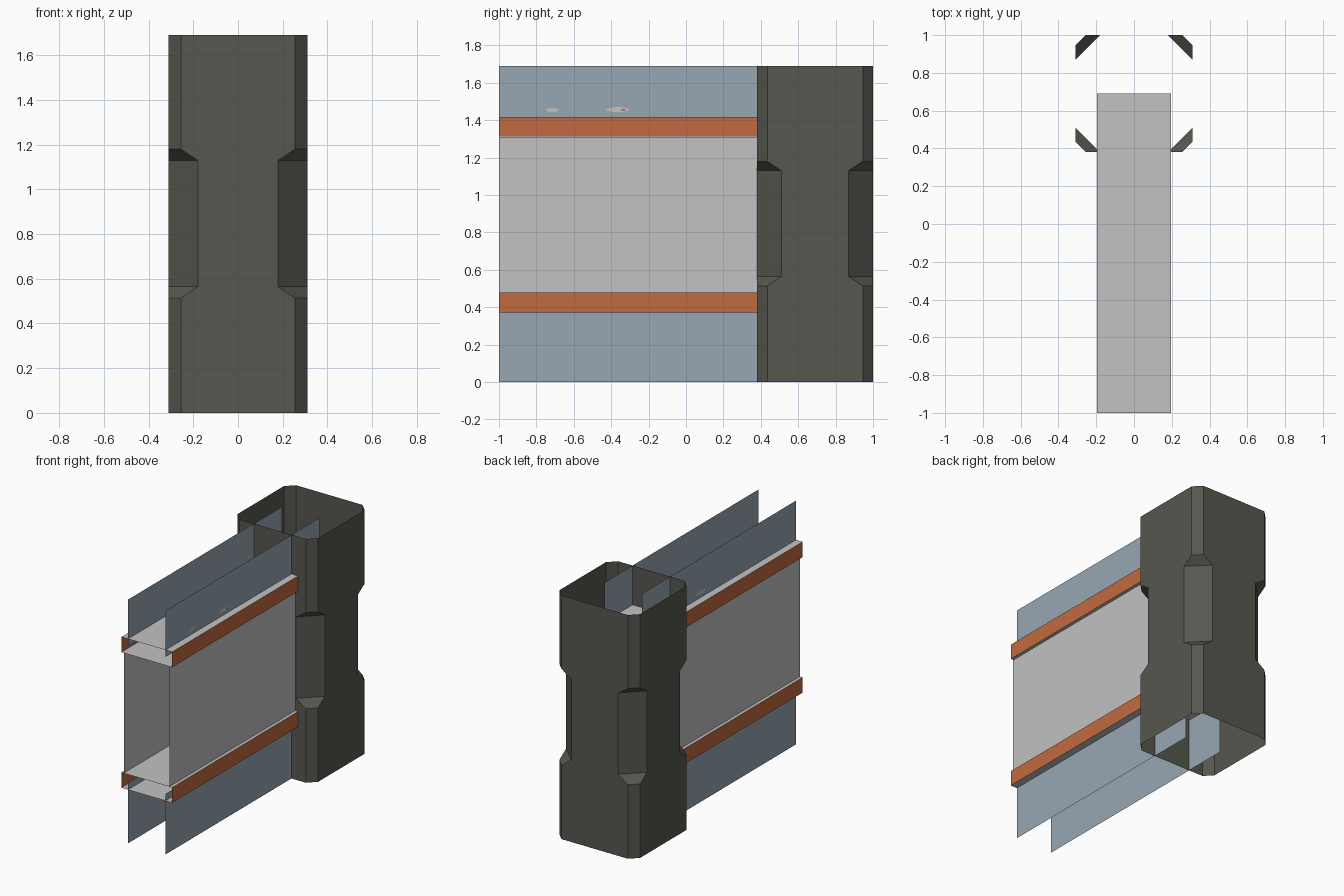
import bpy, bmesh, math

if "Cube" in bpy.data.objects:
    bpy.data.objects.remove(bpy.data.objects["Cube"])


def material(name, rgb):
    m = bpy.data.materials.new(name)
    m.diffuse_color = (*rgb, 1)
    m.use_nodes = True
    m.node_tree.nodes["Principled BSDF"].inputs["Base Color"].default_value = m.diffuse_color
    return m


GLASS = material("blue_grey", (0.31, 0.38, 0.45))
GREY = material("light_grey", (0.54, 0.54, 0.54))
ORANGE = material("rust_orange", (0.54, 0.145, 0.05))
DARK = material("dark_olive_grey", (0.095, 0.095, 0.08))

Y0, Y1 = -1.0, 0.69  # wall ends: the far end stops inside the post


def make(name, polys, mats):
    bm = bmesh.new()
    for poly, slot in polys:
        face = bm.faces.new([bm.verts.new(p) for p in poly])
        face.material_index = slot
    bmesh.ops.remove_doubles(bm, verts=bm.verts, dist=1e-5)
    me = bpy.data.meshes.new(name)
    bm.to_mesh(me)
    bm.free()
    for m in mats:
        me.materials.append(m)
    ob = bpy.data.objects.new(name, me)
    bpy.context.collection.objects.link(ob)
    return ob


def side_sheet(s, x, z0, z1):
    """Upright sheet along the wall, facing outwards on side s."""
    pts = [(s * x, Y0, z0), (s * x, Y1, z0), (s * x, Y1, z1), (s * x, Y0, z1)]
    return pts if s > 0 else pts[::-1]


def flat_sheet(x, z, up):
    pts = [(-x, Y0, z), (x, Y0, z), (x, Y1, z), (-x, Y1, z)]
    return pts if up else pts[::-1]


# Wall panels and the thin sheets above and below them
for side, s in (("right", 1), ("left", -1)):
    make(f"wall_panel_{side}", [(side_sheet(s, 0.175, 0.48, 1.31), 0)], [GREY])
    make(f"upper_sheet_{side}", [(side_sheet(s, 0.144, 1.37, 1.69), 0)], [GLASS])
    make(f"lower_sheet_{side}", [(side_sheet(s, 0.144, 0.0, 0.42), 0)], [GLASS])

# Open-ended rails: orange sides, grey top and bottom
for name, z0, z1 in (("lower_rail", 0.372, 0.478), ("upper_rail", 1.312, 1.418)):
    make(name, [(side_sheet(1, 0.195, z0, z1), 0), (side_sheet(-1, 0.195, z0, z1), 0),
                (flat_sheet(0.195, z1, True), 1), (flat_sheet(0.195, z0, False), 1)],
         [ORANGE, GREY])

# Post: open octagonal tube with deeper corner chamfers in the middle
HALF, CY = 0.31, 0.69


def ring(z, c):
    a, b = HALF, HALF - c
    prof = [(b, -a), (a, -b), (a, b), (b, a), (-b, a), (-a, b), (-a, -b), (-b, -a)]
    return [(x, CY + y, z) for x, y in prof]


levels = [(0, 0.055), (0.513, 0.055), (0.565, 0.13),
          (1.13, 0.13), (1.18, 0.055), (1.69, 0.055)]
rings = [ring(z, c) for z, c in levels]
quads = []
for lo, hi in zip(rings, rings[1:]):
    for i in range(8):
        j = (i + 1) % 8
        quads.append(([lo[i], lo[j], hi[j], hi[i]], 0))
make("post", quads, [DARK])


# Small flat chips on the upper sheets
def chip(name, s, y, z, ry, rz, mat, x=0.147):
    pts = []
    for i in range(10):
        a = math.tau * i / 10 * s
        pts.append((s * x, y + ry * math.cos(a), z + rz * math.sin(a)))
    make(name, [(pts, 0)], [mat])


chip("chip_front", 1, -0.715, 1.455, 0.036, 0.011, GREY)
chip("chip_middle", 1, -0.365, 1.456, 0.062, 0.014, GREY)
chip("chip_spot", 1, -0.335, 1.455, 0.012, 0.006, ORANGE, 0.149)
chip("chip_left", -1, 0.05, 1.455, 0.055, 0.013, GREY)
